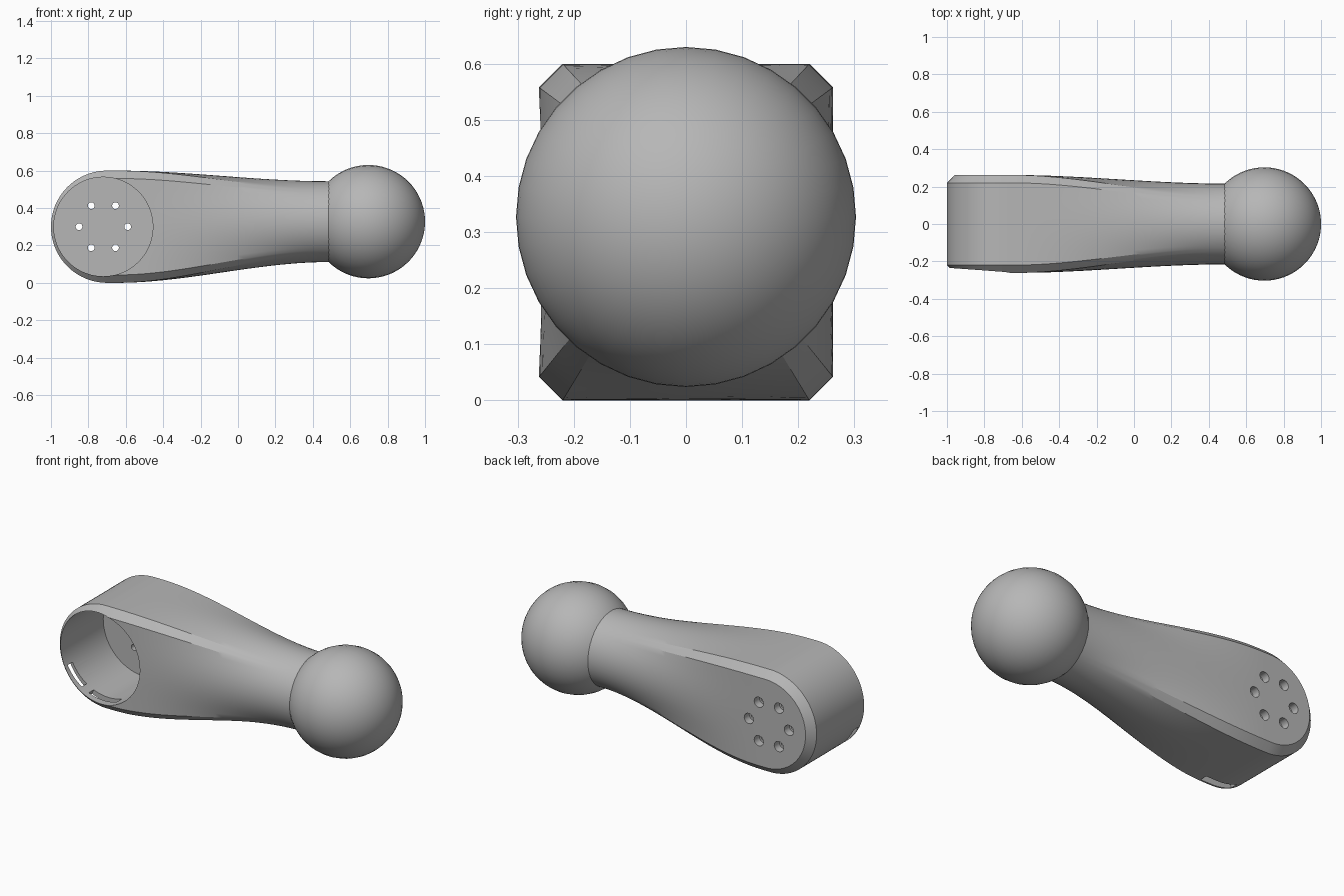
import bpy, bmesh
from math import cos, sin, pi, atan2, radians
from mathutils import Vector, Matrix

cube = bpy.data.objects.get("Cube")
if cube:
    bpy.data.objects.remove(cube)

GREY = (0.47, 0.47, 0.47, 1)
grey = bpy.data.materials.new("plain grey")
grey.use_nodes = True
grey.diffuse_color = GREY
grey.node_tree.nodes["Principled BSDF"].inputs["Base Color"].default_value = GREY

R, W, CH = 0.3, 0.262, 0.042          # rounded end radius, half width, chamfer
END = Vector((-0.7, 0, R))            # axis of the rounded end
BORE = Vector((-0.72, 0, R))          # axis of the socket
NECK_R, NECK_Z = 0.216, 0.327
BALL_X, BALL_R = 0.697, 0.303


def make_object(name, bm):
    bmesh.ops.remove_doubles(bm, verts=bm.verts, dist=1e-5)
    bmesh.ops.recalc_face_normals(bm, faces=bm.faces)
    mesh = bpy.data.meshes.new(name)
    bm.to_mesh(mesh)
    bm.free()
    mesh.materials.append(grey)
    obj = bpy.data.objects.new(name, mesh)
    bpy.context.collection.objects.link(obj)
    return obj


def smooth(obj, angle):
    bpy.ops.object.select_all(action='DESELECT')
    obj.select_set(True)
    bpy.context.view_layer.objects.active = obj
    bpy.ops.object.shade_smooth_by_angle(angle=radians(angle))


def skin(bm, rows, closed):
    """Join successive rows of points with quads."""
    grid = [[bm.verts.new(p) for p in row] for row in rows]
    n = len(grid[0])
    for a, b in zip(grid, grid[1:]):
        for i in range(n if closed else n - 1):
            j = (i + 1) % n
            bm.faces.new((a[i], a[j], b[j], b[i]))
    return grid


def chamfered_section():
    """Outline (y, z) of the chamfered box, counter-clockwise from +y."""
    quarter = [(W, R - CH), (W - CH, R)]
    corners = (quarter + [(-y, z) for y, z in reversed(quarter)]
               + [(-y, -z) for y, z in quarter]
               + [(y, -z) for y, z in reversed(quarter)])
    points = []
    for i, a in enumerate(corners):
        b = corners[(i + 1) % 8]
        steps = 4 if i % 2 == 0 else 12
        points += [Vector(a).lerp(Vector(b), k / steps) for k in range(steps)]
    return points


# Arm: lofted from the chamfered box to the round neck
section = chamfered_section()
rows = []
STEPS = 28
for s in range(STEPS + 1):
    t = s / STEPS
    f = t * t * (3 - 2 * t)
    row = []
    for p in section:
        a = atan2(p.y, p.x)
        q = p.lerp(Vector((cos(a), sin(a))) * NECK_R, f)
        row.append((-0.65 + 1.13 * t, q.x, q.y + R + (NECK_Z - R) * f))
    rows.append(row)
rows.insert(0, [(END.x, y, z) for _, y, z in rows[0]])
rows.append([(0.6, y, z) for _, y, z in rows[-1]])
bm = bmesh.new()
grid = skin(bm, rows, True)
bm.faces.new(grid[-1])

# Rounded end: the upper half of the section swung half a turn
half = sorted((p for p in section if p.y > -1e-6), key=lambda p: atan2(p.y, p.x))
TURN = 40
sweep = []
for s in range(TURN + 1):
    a = pi * s / TURN
    sweep.append([(END.x - p.y * sin(a), p.x, R + p.y * cos(a)) for p in half])
first = [[bm.verts.new(p) for p in row] for row in sweep]
for a, b in zip(first, first[1:]):
    for i in range(len(half) - 1):
        quad = [a[i], a[i + 1], b[i + 1], b[i]]
        if i == 0:
            quad = quad[:3]
        elif i == len(half) - 2:
            quad = [a[i], a[i + 1], b[i]]
        bm.faces.new(quad)
arm = make_object("arm", bm)


def cylinder_cutter(centres, radius, y0, y1, segments):
    bm = bmesh.new()
    for c in centres:
        place = Matrix.Translation((c.x, (y0 + y1) / 2, c.z)) @ Matrix.Rotation(pi / 2, 4, 'X')
        bmesh.ops.create_cone(bm, cap_ends=True, segments=segments, radius1=radius,
                              radius2=radius, depth=y1 - y0, matrix=place)
    return make_object("cutter", bm)


def slot_cutter(start, stop):
    """Curved block that cuts a slot through the socket wall."""
    bm = bmesh.new()
    rows = []
    for k in range(9):
        a = radians(start + (stop - start) * k / 8)
        d = Vector((cos(a), 0, sin(a)))
        rows.append([BORE + d * r + Vector((0, y, 0))
                     for r, y in ((0.22, -0.21), (0.4, -0.21), (0.4, -0.165), (0.22, -0.165))])
    grid = skin(bm, rows, True)
    bm.faces.new(grid[0])
    bm.faces.new(grid[-1])
    return make_object("cutter", bm)


# Socket, screw holes with counterbores, and rim slots
ring = [BORE + Vector((cos(k * pi / 3), 0, sin(k * pi / 3))) * 0.13 for k in range(6)]
cutters = [
    cylinder_cutter([BORE], 0.265, -0.4, 0.16, 72),
    cylinder_cutter(ring, 0.018, 0.1, 0.4, 20),
    cylinder_cutter(ring, 0.03, 0.215, 0.4, 20),
    slot_cutter(207, 237),
    slot_cutter(248, 288),
]
for cutter in cutters:
    cutter.hide_render = True
    mod = arm.modifiers.new("cut", 'BOOLEAN')
    mod.operation = 'DIFFERENCE'
    mod.solver = 'EXACT'
    mod.object = cutter
bpy.context.view_layer.objects.active = arm
for mod in list(arm.modifiers):
    bpy.ops.object.modifier_apply(modifier=mod.name)
for cutter in cutters:
    bpy.data.objects.remove(cutter)
smooth(arm, 25)

# Ball joint with its poles along the arm
bm = bmesh.new()
bmesh.ops.create_uvsphere(
    bm, u_segments=36, v_segments=36, radius=BALL_R,
    matrix=Matrix.Translation((BALL_X, 0, NECK_Z)) @ Matrix.Rotation(pi / 2, 4, 'Y'))
ball = make_object("ball_joint", bm)
smooth(ball, 30)
